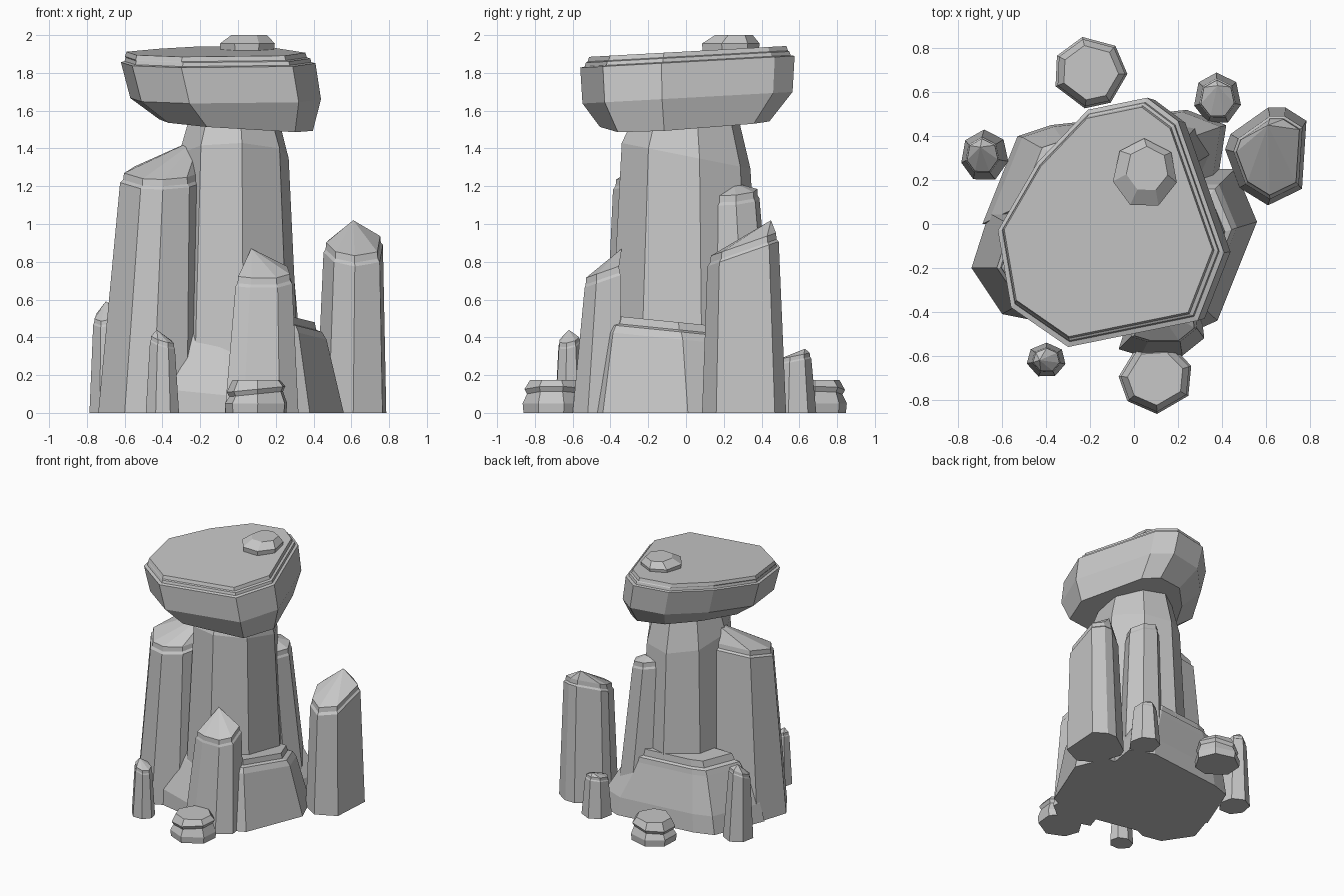
import bpy, bmesh, math, random

random.seed(4)
if "Cube" in bpy.data.objects:
    bpy.data.objects.remove(bpy.data.objects["Cube"], do_unlink=True)

# One stone colour
stone = bpy.data.materials.new("stone_grey")
stone.use_nodes = True
grey = (0.57, 0.57, 0.57, 1)
stone.diffuse_color = grey
stone.node_tree.nodes["Principled BSDF"].inputs["Base Color"].default_value = grey


def level(z, scale=1, dx=0, dy=0, tx=0, ty=0):
    """A cross-section: height, size, sideways shift and tilt."""
    return z, scale, dx, dy, tx, ty


def rock(name, outline, levels, tip=None):
    """Stack scaled, shifted and tilted copies of an outline, closed by a face or a tip."""
    n = len(outline)
    cx = sum(p[0] for p in outline) / n
    cy = sum(p[1] for p in outline) / n
    bm = bmesh.new()
    rings = []
    for z, scale, dx, dy, tx, ty in levels:
        ring = []
        for px, py in outline:
            ox, oy = (px - cx) * scale, (py - cy) * scale
            ring.append(bm.verts.new((cx + dx + ox, cy + dy + oy, z + tx * ox + ty * oy)))
        rings.append(ring)
    for low, high in zip(rings, rings[1:]):
        for i in range(n):
            j = (i + 1) % n
            bm.faces.new((low[i], low[j], high[j], high[i]))
    bm.faces.new(rings[0][::-1])
    if tip:
        apex = bm.verts.new(tip)
        for i in range(n):
            bm.faces.new((rings[-1][i], rings[-1][(i + 1) % n], apex))
    else:
        bm.faces.new(rings[-1])
    bmesh.ops.recalc_face_normals(bm, faces=bm.faces)
    mesh = bpy.data.meshes.new(name)
    bm.to_mesh(mesh)
    bm.free()
    mesh.materials.append(stone)
    obj = bpy.data.objects.new(name, mesh)
    bpy.context.collection.objects.link(obj)


def polygon(x, y, rx, ry, sides=7, start=90, rough=0.05):
    """A slightly irregular polygon, with its first corner at the start angle."""
    points = []
    for i in range(sides):
        a = math.radians(start) + math.tau * (i + random.uniform(-rough, rough)) / sides
        points.append((x + rx * math.cos(a), y + ry * math.sin(a)))
    return points


def crystal(name, outline, z, scale, tip, lip=0.03, **lean):
    """A tapering pillar with a small stepped lip and an off-centre tip."""
    rock(name, outline, [
        level(0),
        level(z - lip, scale, **lean),
        level(z - lip * 0.7, scale * 0.93, **lean),
        level(z, scale * 0.91, **lean),
    ], tip)


# Central column
rock("column", polygon(-0.02, 0, 0.36, 0.42, sides=8, start=100), [
    level(0),
    level(1.36, 0.82, ty=-0.2),
    level(1.57, 0.66),
])

# Overhanging cap with a stepped rim
cap_outline = [(.06, .575), (-.21, .52), (-.44, .28), (-.62, -.03), (-.56, -.38),
               (-.3, -.56), (.29, -.44), (.41, -.13), (.2, .47)]
slope = 0.055
rock("cap", cap_outline, [
    level(1.53, 0.79, dx=0.1, dy=-0.02, tx=-0.07, ty=slope),
    level(1.67, 0.98, dx=0.04, ty=slope),
    level(1.86, ty=slope),
    level(1.865, 0.96, ty=slope),
    level(1.885, 0.95, ty=slope),
    level(1.89, 0.935, dx=-0.01, ty=slope),
    level(1.915, 0.92, dx=-0.01, ty=slope),
])
rock("cap_pebble", polygon(0.05, 0.23, 0.15, 0.16), [
    level(1.9, 0.95),
    level(1.955, 1),
    level(2, 0.65, dx=0.01, dy=0.02),
])

# Low stepped blocks round the foot
right_outline = [(.56, .01), (.46, .25), (.05, .25), (0, -.4), (.2, -.52), (.38, -.44)]
rock("right_block", right_outline, [
    level(0),
    level(0.4, 0.82, dx=-0.04, ty=-0.1),
    level(0.44, 0.77, dx=-0.05, ty=-0.1),
    level(0.45, 0.7, dx=-0.06, ty=-0.1),
    level(0.49, 0.67, dx=-0.06, ty=-0.1),
])
back_outline = [(-.69, 0), (.35, 0), (.42, .45), (.24, .52), (-.38, .45), (-.53, .4)]
rock("back_block", back_outline, [
    level(0),
    level(0.14, 0.95),
    level(0.42, 0.7, dx=-0.03, dy=-0.02),
    level(0.46, 0.67, dx=-0.03, dy=-0.02),
    level(0.47, 0.61, dx=-0.03, dy=-0.03),
    level(0.52, 0.58, dx=-0.03, dy=-0.03),
])
front_outline = [(-.5, -.38), (-.06, -.47), (.15, -.5), (.15, .05), (-.4, .05)]
rock("front_skirt", front_outline, [
    level(0),
    level(0.1, 0.98, tx=-0.1),
    level(0.36, 0.72, dy=0.05),
    level(0.5, 0.5, dy=0.08),
])

# Tall crystals leaning on the column
left_outline = [(-.74, -.2), (-.6, -.41), (-.45, -.44), (-.27, -.36),
                (-.15, -.14), (-.22, .12), (-.66, .05)]
crystal("left_crystal", left_outline, 1.27, 0.78, (-.2, -.03, 1.46),
        lip=0.05, dx=0.05, ty=0.2)
crystal("back_crystal", polygon(0.2, 0.32, 0.16, 0.17, start=0), 1.17, 0.78, (.13, .25, 1.22),
        lip=0.05, dx=-0.06, dy=-0.06, tx=-0.15, ty=0.1)
front_crystal_outline = [(-.07, -.57), (.03, -.6), (.22, -.6), (.32, -.52), (.3, -.35), (0, -.35)]
crystal("front_crystal", front_crystal_outline, 0.74, 0.77, (.07, -.34, .87),
        lip=0.05, dx=0.01, dy=0.04, ty=0.35)

# Free-standing crystals
large_outline = [(.61, .53), (.69, .53), (.785, .47), (.765, .16),
                 (.61, .085), (.48, .165), (.415, .34), (.44, .41)]
crystal("large_outer_crystal", large_outline, 0.9, 0.85,
        (.61, .45, 1.02), lip=0.05, dx=0.01, dy=-0.01, ty=0.35)
crystal("left_small_crystal", polygon(-0.68, 0.31, 0.11, 0.12), 0.52, 0.72,
        (-.7, .35, .59), dx=-0.01, tx=0.2, ty=0.4)
crystal("front_small_crystal", polygon(-0.4, -0.62, 0.09, 0.08), 0.39, 0.75,
        (-.43, -.62, .44), tx=-0.3, ty=0.2)
crystal("back_small_crystal", polygon(0.38, 0.57, 0.11, 0.12), 0.3, 0.78,
        (.38, .63, .34), ty=0.2)

# Loose waisted boulders
for name, x, y, turn in (("front_boulder", 0.1, -0.7, 20), ("back_boulder", -0.2, 0.69, 50)):
    rock(name, polygon(x, y, 0.17, 0.165, start=turn, rough=0.12), [
        level(0, 0.97),
        level(0.05, 1),
        level(0.1, 0.86, tx=0.1),
        level(0.125, 0.94, tx=0.1),
        level(0.175, 0.76),
    ])
